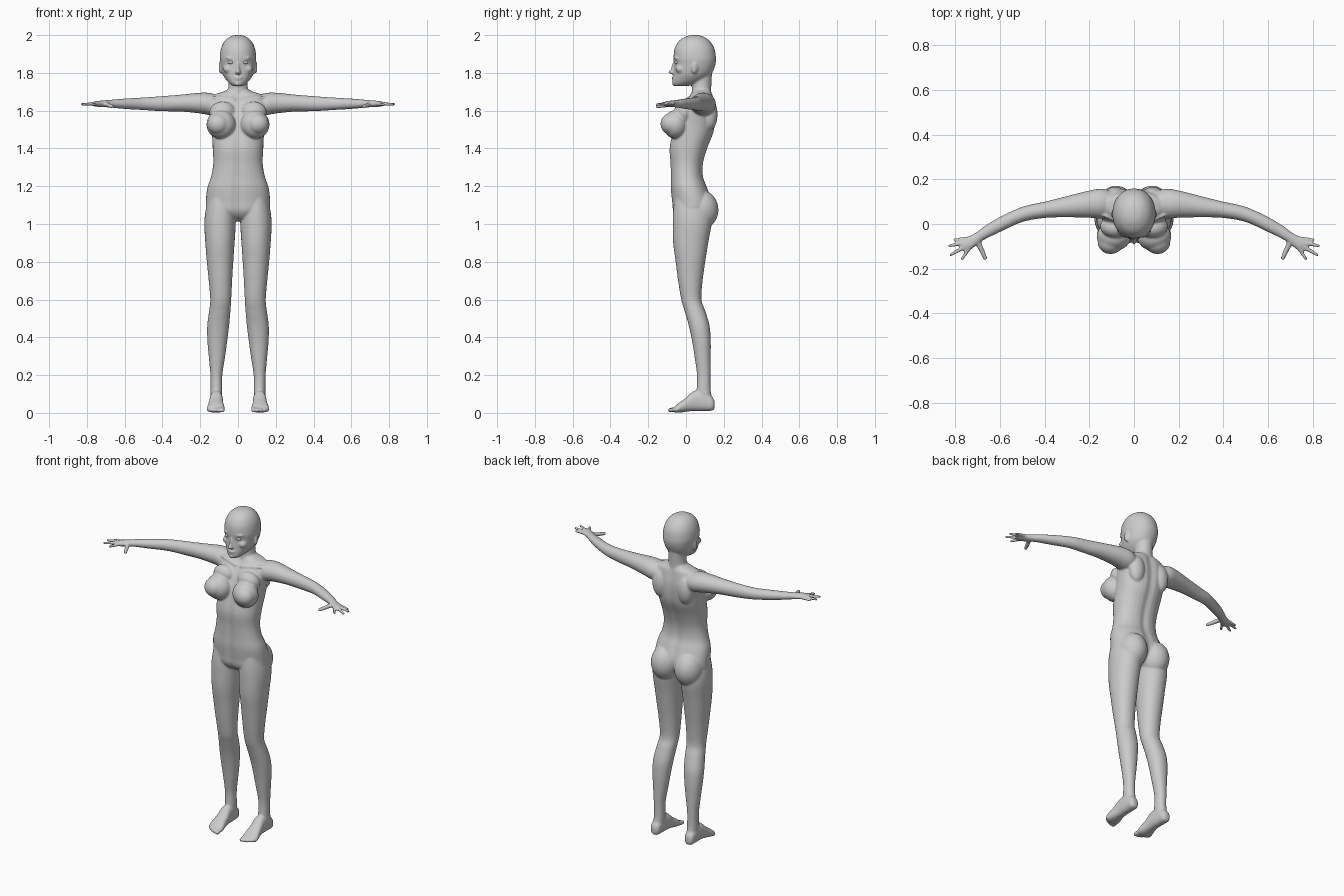
import bpy, bmesh, math
from mathutils import Vector, Matrix

bm = bmesh.new()
N = 32


def spline(rows, steps=5):
    """Catmull-Rom through rows of numbers."""
    out = []
    for i in range(len(rows) - 1):
        p = [rows[max(0, min(len(rows) - 1, i + k))] for k in (-1, 0, 1, 2)]
        for s in range(steps):
            t = s / steps
            out.append([0.5 * (2 * b + (c - a) * t + (2 * a - 5 * b + 4 * c - d) * t * t
                               + (3 * b - a - 3 * c + d) * t ** 3) for a, b, c, d in zip(*p)])
    return out + [list(rows[-1])]


def loft(axis, rows, side=1, power=2.0, groove=0.0):
    """Rows: position on axis, then min/max on each of the other two axes."""
    others = [k for k in range(3) if k != axis]
    rings = []
    for t, a0, a1, b0, b1 in spline(rows):
        ring = []
        for i in range(N):
            u = 2 * math.pi * i / N
            c, s = math.cos(u), math.sin(u)
            c = math.copysign(abs(c) ** (2 / power), c)
            s = math.copysign(abs(s) ** (2 / power), s)
            co = [0, 0, 0]
            co[axis] = t
            co[others[0]] = (a0 + a1) / 2 + c * (a1 - a0) / 2
            co[others[1]] = (b0 + b1) / 2 + s * (b1 - b0) / 2
            if groove:
                co[1] -= math.copysign(groove, s) * math.exp(-(co[0] / 0.022) ** 2)
            co[0] *= side
            ring.append(bm.verts.new(co))
        rings.append(ring)
    for r, q in zip(rings, rings[1:]):
        for i in range(N):
            j = (i + 1) % N
            bm.faces.new((r[i], r[j], q[j], q[i]))
    bm.faces.new(rings[0][::-1])
    bm.faces.new(rings[-1])


def blob(center, radii, side=1, rot=(0, 0, 0)):
    c = Vector((center[0] * side, center[1], center[2]))
    m = Matrix.Translation(c)
    for ang, ax in zip(rot, 'XYZ'):
        m = m @ Matrix.Rotation(ang * (1 if ax == 'X' else side), 4, ax)
    bmesh.ops.create_uvsphere(bm, u_segments=24, v_segments=16, radius=1,
                              matrix=m @ Matrix.Diagonal((*radii, 1)))


def digit(a, b, r0, r1, side):
    """Tapered finger or toe made from overlapping spheres."""
    a, b = Vector(a), Vector(b)
    n = max(4, int((b - a).length / 0.005))
    for i in range(n + 1):
        t = i / n
        p, r = a.lerp(b, t), r0 + (r1 - r0) * t
        bmesh.ops.create_uvsphere(bm, u_segments=10, v_segments=8, radius=r,
                                  matrix=Matrix.Translation((p.x * side, p.y, p.z)))


# Torso: z, -x, x, front y, back y
torso = [(1.715, .05, .04, .13), (1.70, .08, .03, .135), (1.685, .125, .02, .142),
         (1.65, .155, -.005, .15), (1.60, .152, -.035, .158), (1.54, .143, -.06, .157),
         (1.48, .138, -.075, .147), (1.40, .134, -.09, .115), (1.32, .131, -.085, .093),
         (1.25, .143, -.083, .093), (1.19, .163, -.083, .115), (1.12, .17, -.076, .14),
         (1.07, .165, -.07, .135), (1.035, .11, -.045, .11), (1.015, .04, -.01, .07)]
loft(2, [(z, -w, w, f, b) for z, w, f, b in torso], power=2.25, groove=.009)

# Neck
loft(2, [(1.64, -.06, .06, .025, .14), (1.70, -.055, .055, .03, .134),
         (1.75, -.05, .05, .032, .135), (1.83, -.055, .055, .03, .14)])

# Head
head = [(2.0, .012, .03, .06), (1.993, .04, .0, .09), (1.97, .07, -.037, .125),
        (1.93, .09, -.06, .15), (1.88, .097, -.066, .159), (1.85, .094, -.063, .157),
        (1.82, .089, -.064, .148), (1.79, .08, -.066, .132), (1.762, .062, -.07, .1),
        (1.742, .043, -.07, .05), (1.73, .025, -.06, .01)]
loft(2, [(z, -w, w, f, b) for z, w, f, b in head], power=2.1)

# Nose, lips, chin
loft(2, [(1.855, -.009, .009, -.07, -.03), (1.82, -.011, .011, -.082, -.03),
         (1.803, -.015, .015, -.094, -.03), (1.793, -.013, .013, -.08, -.03)])
blob((0, -.064, 1.776), (.023, .013, .006))
blob((0, -.062, 1.766), (.019, .013, .006))
blob((0, -.058, 1.742), (.018, .016, .012))

# Everything paired
for s in (1, -1):
    # Face and ears
    blob((.038, -.046, 1.878), (.028, .016, .006), s)
    blob((.05, -.03, 1.82), (.028, .025, .022), s)
    blob((.093, .048, 1.828), (.008, .018, .033), s, (-.2, 0, .35))

    # Collar bone and shoulder blade
    blob((.08, .022, 1.665), (.075, .012, .011), s, (0, -.1, .3))
    blob((.085, .125, 1.58), (.05, .042, .085), s)

    # Breast
    blob((.09, -.055, 1.527), (.077, .066, .076), s)
    blob((.105, -.082, 1.53), (.058, .053, .056), s)
    blob((.082, -.01, 1.59), (.07, .05, .06), s, (.4, 0, 0))

    # Buttock
    blob((.08, .078, 1.075), (.084, .094, .105), s)

    # Leg: z, inner x, outer x, front y, back y
    loft(2, [(1.14, .03, .155, -.06, .1), (1.07, .014, .172, -.068, .13),
             (1.0, .012, .178, -.07, .135), (.9, .018, .173, -.068, .118),
             (.8, .025, .165, -.055, .102), (.7, .031, .155, -.042, .088),
             (.6, .036, .147, -.025, .082), (.54, .04, .153, -.008, .102),
             (.46, .047, .163, .015, .125), (.38, .057, .162, .032, .131),
             (.3, .068, .155, .045, .131), (.2, .083, .146, .058, .13),
             (.12, .083, .145, .056, .131), (.06, .085, .145, .05, .14),
             (.03, .09, .14, .06, .135)], s, 2.1)

    # Foot: y, inner x, outer x, bottom z, top z
    loft(1, [(.152, .105, .13, .025, .06), (.138, .088, .145, .012, .085),
             (.09, .083, .148, .01, .115), (.04, .08, .15, .01, .115),
             (0, .077, .156, .006, .08), (-.035, .071, .163, .001, .055),
             (-.058, .073, .16, .002, .036), (-.066, .085, .145, .008, .026)], s, 2.4)
    for i in range(5):
        x, r = .083 + .0185 * i, .0135 - .001 * i
        digit((x, -.04, .022), (x, -.084 + .003 * i * i * .7, .014), r, r - .001, s)

    # Arm and palm: x, front y, back y, bottom z, top z
    loft(0, [(.08, .05, .14, 1.58, 1.67), (.14, .025, .158, 1.575, 1.692),
             (.2, .028, .15, 1.585, 1.695), (.3, .03, .125, 1.595, 1.685),
             (.4, .027, .1, 1.597, 1.677), (.5, .009, .077, 1.603, 1.67),
             (.6, -.036, .032, 1.609, 1.664), (.67, -.07, -.01, 1.616, 1.658),
             (.705, -.095, -.036, 1.618, 1.655), (.74, -.12, -.055, 1.62, 1.652),
             (.765, -.12, -.068, 1.624, 1.648), (.775, -.11, -.078, 1.629, 1.643)], s)

    # Fingers and thumb
    for a, b, r in (((.745, -.064, 1.637), (.803, -.07, 1.632), .0095),
                    ((.758, -.083, 1.637), (.826, -.098, 1.634), .0105),
                    ((.755, -.1, 1.637), (.821, -.138, 1.634), .0105),
                    ((.738, -.108, 1.637), (.77, -.156, 1.632), .0105),
                    ((.7, -.08, 1.634), (.667, -.152, 1.622), .014)):
        digit(a, b, r, r * .72, s)

# Fuse all parts into one smooth skin
bmesh.ops.recalc_face_normals(bm, faces=bm.faces)
mesh = bpy.data.meshes.new("body")
bm.to_mesh(mesh)
bm.free()
body = bpy.data.objects.new("body", mesh)
bpy.context.collection.objects.link(body)
skin = body.modifiers.new("skin", 'REMESH')
skin.mode = 'VOXEL'
skin.voxel_size = .0055
skin.use_smooth_shade = True
soft = body.modifiers.new("soften", 'SMOOTH')
soft.factor = .5
soft.iterations = 5

# Eyes
for s, name in ((1, "left_eye"), (-1, "right_eye")):
    bpy.ops.mesh.primitive_uv_sphere_add(segments=24, ring_count=16, radius=1,
                                         location=(.037 * s, -.046, 1.856))
    eye = bpy.context.object
    eye.name = name
    eye.scale = (.017, .015, .011)
    bpy.ops.object.shade_smooth()
